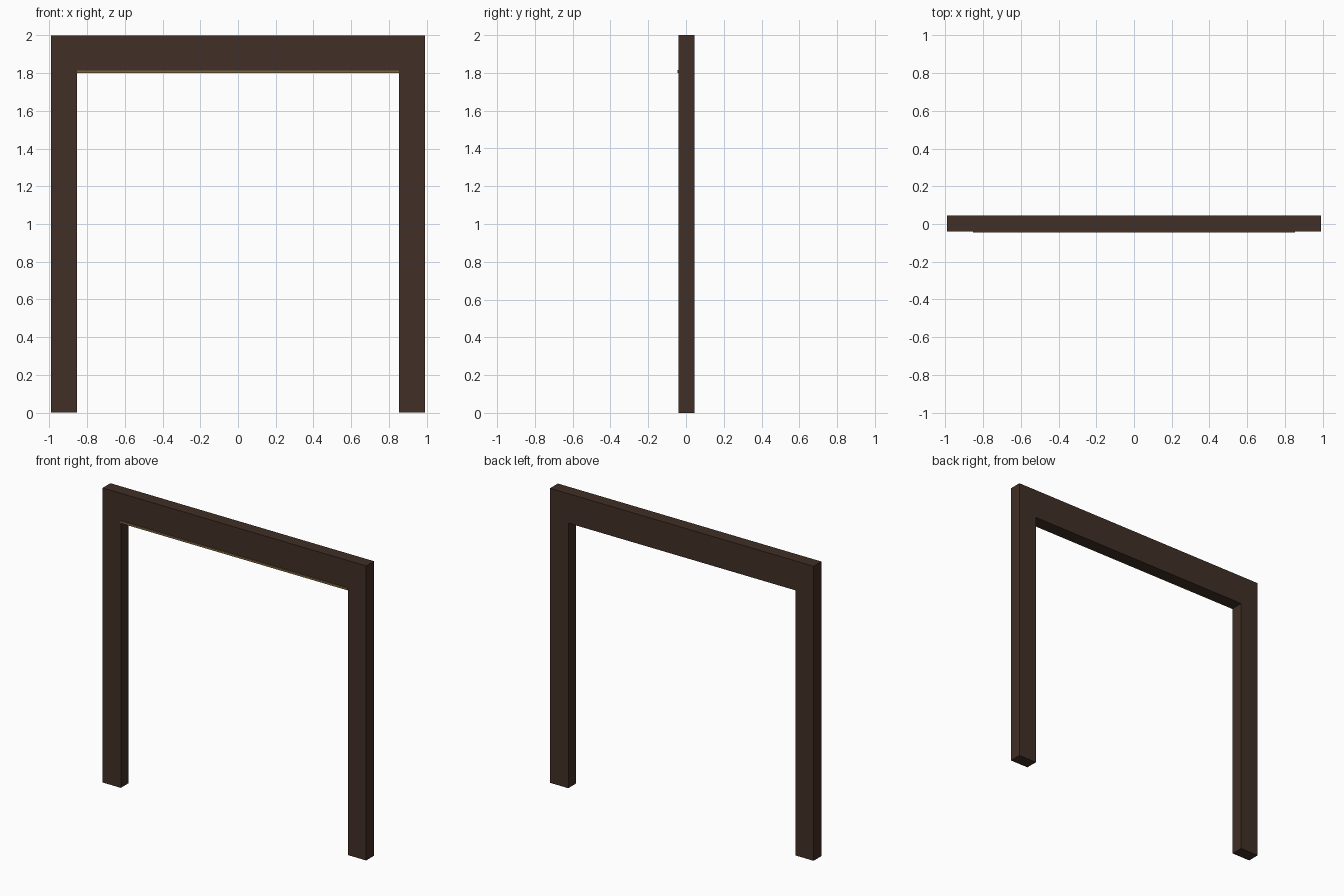
import bpy, bmesh

if "Cube" in bpy.data.objects:
    bpy.data.objects.remove(bpy.data.objects["Cube"])


def material(name, color):
    m = bpy.data.materials.new(name)
    m.diffuse_color = (*color, 1)
    m.use_nodes = True
    m.node_tree.nodes["Principled BSDF"].inputs["Base Color"].default_value = m.diffuse_color
    return m


def extrude_profile(name, points, y0, y1, mat):
    """Extrude an x-z outline from y0 (front) to y1 (back)."""
    bm = bmesh.new()
    face = bm.faces.new([bm.verts.new((x, y0, z)) for x, z in points])
    ext = bmesh.ops.extrude_face_region(bm, geom=[face])
    verts = [v for v in ext["geom"] if isinstance(v, bmesh.types.BMVert)]
    bmesh.ops.translate(bm, verts=verts, vec=(0, y1 - y0, 0))
    bmesh.ops.recalc_face_normals(bm, faces=bm.faces)
    me = bpy.data.meshes.new(name)
    bm.to_mesh(me)
    bm.free()
    me.materials.append(mat)
    ob = bpy.data.objects.new(name, me)
    bpy.context.collection.objects.link(ob)
    return ob


W, IN, TOP, LINTEL = 0.99, 0.853, 2.0, 1.80
FRONT, BACK = -0.039, 0.045

wood = material("dark_wood", (0.052, 0.028, 0.019))
brass = material("brass", (0.2, 0.13, 0.05))

# Frame: two posts and a lintel in one arch-shaped outline
half = [(IN, LINTEL), (IN, 0), (W, 0), (W, TOP)]
outline = half + [(-x, z) for x, z in reversed(half)]
extrude_profile("door_frame", outline, FRONT, BACK, wood)

# Thin trim strip along the lower front edge of the lintel
strip = [(-IN, LINTEL), (IN, LINTEL), (IN, LINTEL + 0.014), (-IN, LINTEL + 0.014)]
extrude_profile("lintel_trim", strip, -0.045, FRONT, brass)
